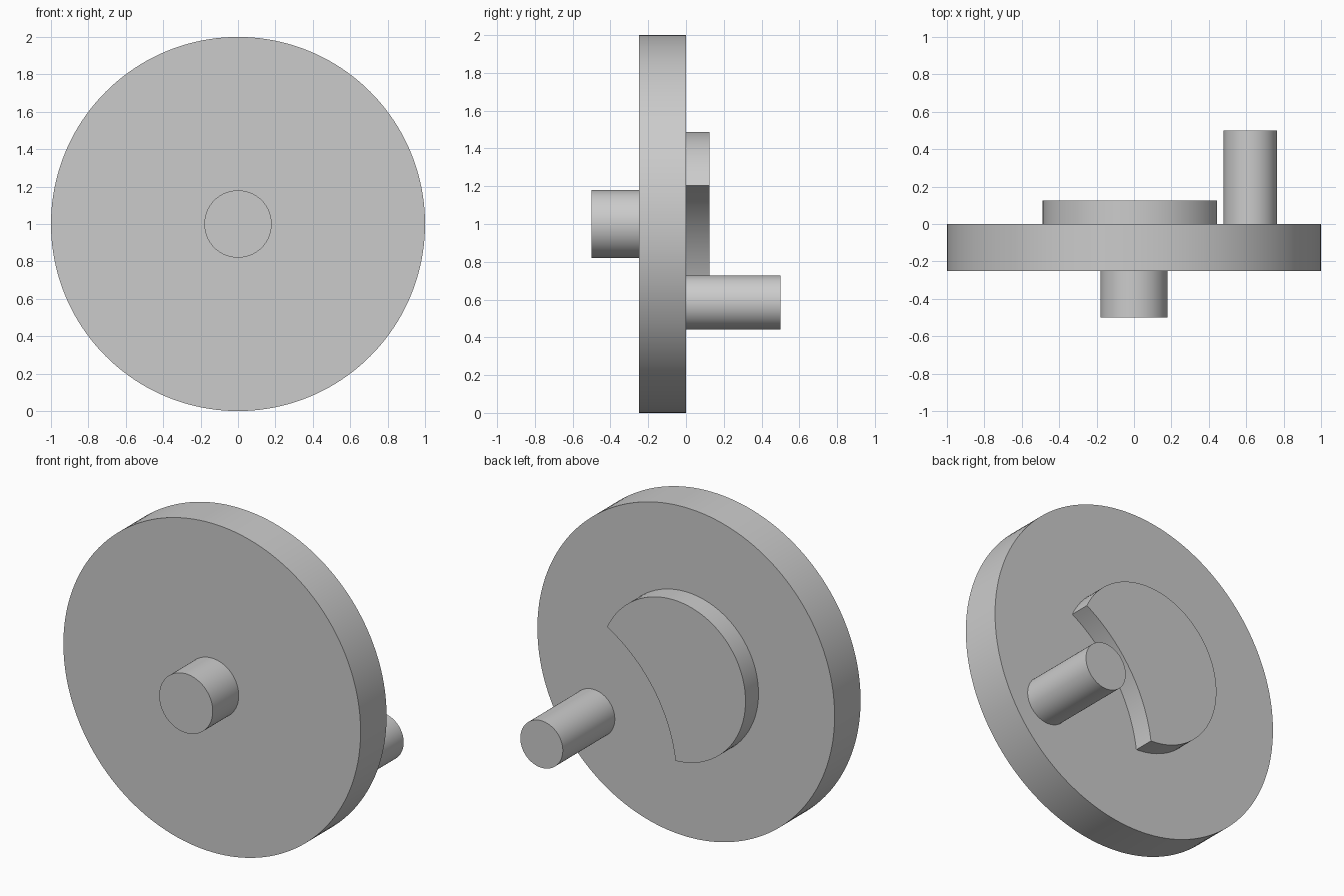
import bpy, bmesh
from math import sin, cos, pi, radians, acos, atan2, hypot

cube = bpy.data.objects.get("Cube")
if cube:
    bpy.data.objects.remove(cube, do_unlink=True)

grey = bpy.data.materials.new("plain_grey")
grey.use_nodes = True
colour = (0.6, 0.6, 0.6, 1)
grey.diffuse_color = colour
grey.node_tree.nodes["Principled BSDF"].inputs["Base Color"].default_value = colour


def arc(cx, cz, r, start, end, steps):
    """Points along an arc in the x-z plane, both ends included."""
    angles = [start + (end - start) * i / steps for i in range(steps + 1)]
    return [(cx + r * cos(a), cz + r * sin(a)) for a in angles]


def extrude(name, outline, y0, y1):
    """Extrude an x-z outline from y0 to y1 as a closed solid."""
    bm = bmesh.new()
    face = bm.faces.new([bm.verts.new((x, y0, z)) for x, z in outline])
    result = bmesh.ops.extrude_face_region(bm, geom=[face])
    moved = [v for v in result["geom"] if isinstance(v, bmesh.types.BMVert)]
    bmesh.ops.translate(bm, verts=moved, vec=(0, y1 - y0, 0))
    bmesh.ops.recalc_face_normals(bm, faces=bm.faces)
    mesh = bpy.data.meshes.new(name)
    bm.to_mesh(mesh)
    bm.free()
    mesh.materials.append(grey)
    ob = bpy.data.objects.new(name, mesh)
    bpy.context.collection.objects.link(ob)
    bpy.ops.object.select_all(action="DESELECT")
    ob.select_set(True)
    bpy.context.view_layer.objects.active = ob
    bpy.ops.object.shade_smooth_by_angle(angle=radians(30))
    return ob


def cylinder(name, x, z, r, y0, y1, sides=96):
    return extrude(name, arc(x, z, r, 0, 2 * pi, sides)[:-1], y0, y1)


HUB_Z = 1.0
PIN_X, PIN_Z = 0.622, 0.585

# Drive wheel, its axle on the front and crank pin on the back
cylinder("wheel_disc", 0, HUB_Z, 1.0, -0.25, 0, 160)
cylinder("axle", 0, HUB_Z, 0.18, -0.5, -0.25)
cylinder("crank_pin", PIN_X, PIN_Z, 0.143, 0, 0.5)

# Locking cam: a round boss with a concave bite on the side facing the pin
boss_r, bite_r, bite_dist = 0.488, 0.94, 1.1
toward_pin = atan2(PIN_Z - HUB_Z, PIN_X)
half = acos((boss_r**2 + bite_dist**2 - bite_r**2) / (2 * boss_r * bite_dist))
bite_x = bite_dist * cos(toward_pin)
bite_z = HUB_Z + bite_dist * sin(toward_pin)
outer = arc(0, HUB_Z, boss_r, toward_pin + half, toward_pin + 2 * pi - half, 72)
(ax, az), (bx, bz) = outer[-1], outer[0]
bite_half = acos((bite_dist - boss_r * cos(half)) / hypot(ax - bite_x, az - bite_z))
facing = toward_pin + pi
inner = arc(bite_x, bite_z, bite_r, facing + bite_half, facing - bite_half, 32)
extrude("locking_cam", outer + inner[1:-1], 0, 0.125)
